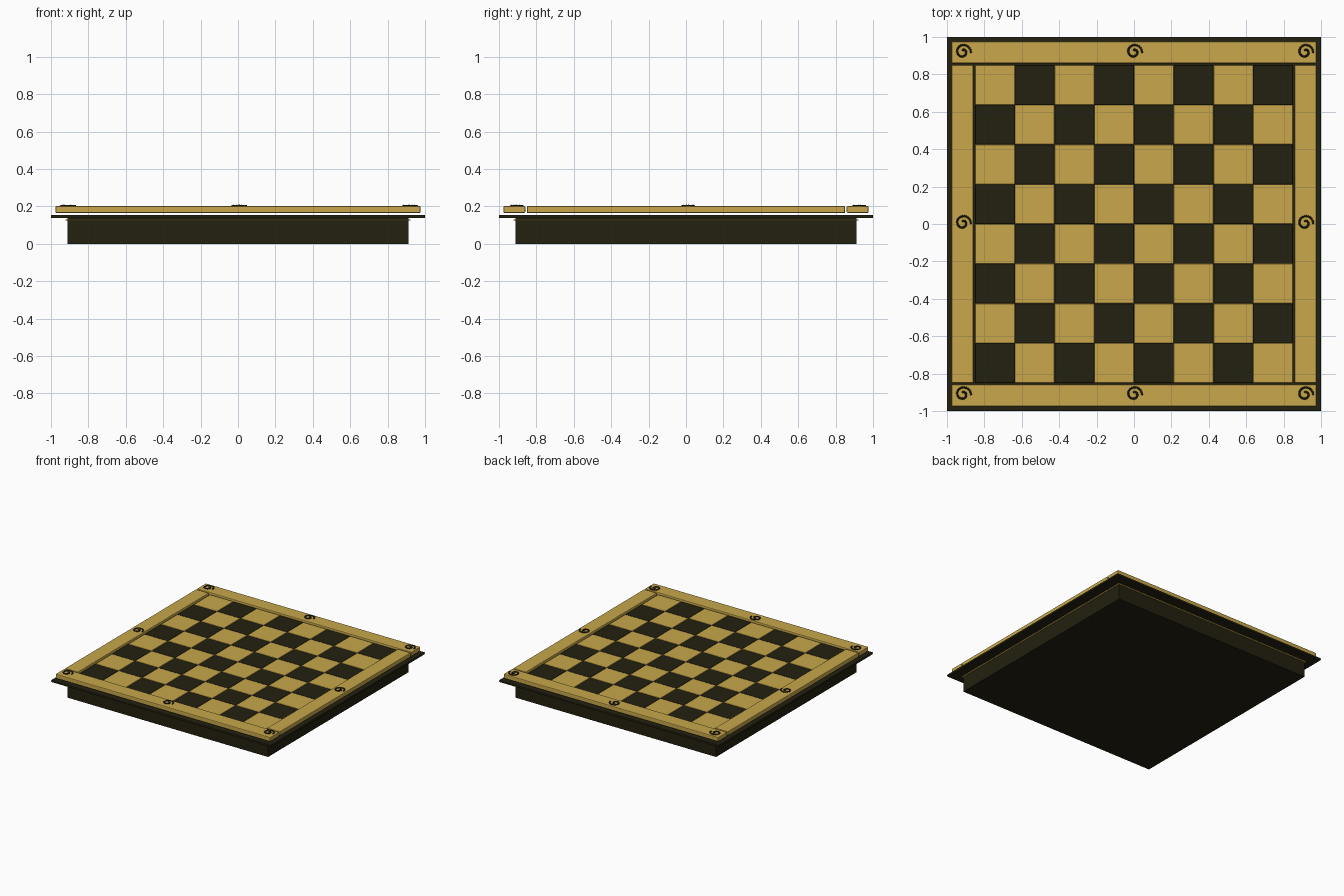
import bpy
import bmesh
import math
from mathutils import Matrix

cube = bpy.data.objects.get("Cube")
if cube:
    bpy.data.objects.remove(cube, do_unlink=True)


def make_material(name, color):
    mat = bpy.data.materials.new(name)
    mat.use_nodes = True
    mat.diffuse_color = color
    mat.node_tree.nodes["Principled BSDF"].inputs["Base Color"].default_value = color
    return mat


gold = make_material("warm gold", (0.58, 0.39, 0.07, 1))
dark = make_material("dark olive wood", (0.017, 0.015, 0.005, 1))


def add_object(name, bm, mat):
    mesh = bpy.data.meshes.new(name)
    bm.to_mesh(mesh)
    bm.free()
    mesh.materials.append(mat)
    obj = bpy.data.objects.new(name, mesh)
    bpy.context.collection.objects.link(obj)
    return obj


def add_box(bm, x, y, z):
    """Add a box from (min, max) pairs on each axis."""
    size = [b - a for a, b in (x, y, z)]
    centre = [(a + b) / 2 for a, b in (x, y, z)]
    matrix = Matrix.Translation(centre) @ Matrix.Diagonal((*size, 1))
    bmesh.ops.create_cube(bm, size=1, matrix=matrix)


def box(name, x, y, z, mat, bevel=0):
    bm = bmesh.new()
    add_box(bm, x, y, z)
    obj = add_object(name, bm, mat)
    if bevel:
        mod = obj.modifiers.new("rounded edges", "BEVEL")
        mod.width = bevel
        mod.segments = 2
    return obj


def span(half):
    return (-half, half)


# Plinth, thin trim line and overhanging slab
box("plinth", span(0.912), span(0.912), (0, 0.137), dark)
box("plinth_trim", span(0.922), span(0.922), (0.124, 0.131), gold)
box("slab", span(1), span(1), (0.137, 0.155), dark, 0.005)

# Frame rails: long front and back, short sides fitted between them
outer, inner, tile_edge = 0.976, 0.859, 0.85
rail_z = (0.165, 0.202)
for name, y in (("front_rail", (-outer, -inner)), ("back_rail", (inner, outer))):
    box(name, span(outer), y, rail_z, gold, 0.006)
for name, x in (("right_rail", (-outer, -inner)), ("left_rail", (inner, outer))):
    box(name, x, span(tile_edge), rail_z, gold, 0.006)

# Chequered tiles, dark in the near right corner
tile = tile_edge / 4
for name, parity, mat in (("dark_tiles", 0, dark), ("light_tiles", 1, gold)):
    bm = bmesh.new()
    for i in range(8):
        for j in range(8):
            if (i + j) % 2 == parity:
                x, y = i * tile - tile_edge, j * tile - tile_edge
                add_box(bm, (x, x + tile), (y, y + tile), (0.165, 0.19))
    mod = add_object(name, bm, mat).modifiers.new("rounded edges", "BEVEL")
    mod.width = 0.002

# Beaded spiral studs on the corners and middles of the frame
beads = 30
for i in (-1, 0, 1):
    for j in (-1, 0, 1):
        if i == j == 0:
            continue
        bm = bmesh.new()
        for k in range(beads):
            t = k / (beads - 1)
            angle = math.radians(90 - 450 * t)
            radius = 0.011 + 0.032 * t
            spot = (i * 0.915 + radius * math.cos(angle),
                    j * 0.915 + 0.005 + radius * math.sin(angle), 0.203)
            bmesh.ops.create_uvsphere(bm, u_segments=10, v_segments=6, radius=0.006,
                                      matrix=Matrix.Translation(spot))
        for face in bm.faces:
            face.smooth = True
        row, column = ("front", "middle", "back")[j + 1], ("right", "centre", "left")[i + 1]
        add_object(f"{row}_{column}_spiral", bm, dark)
